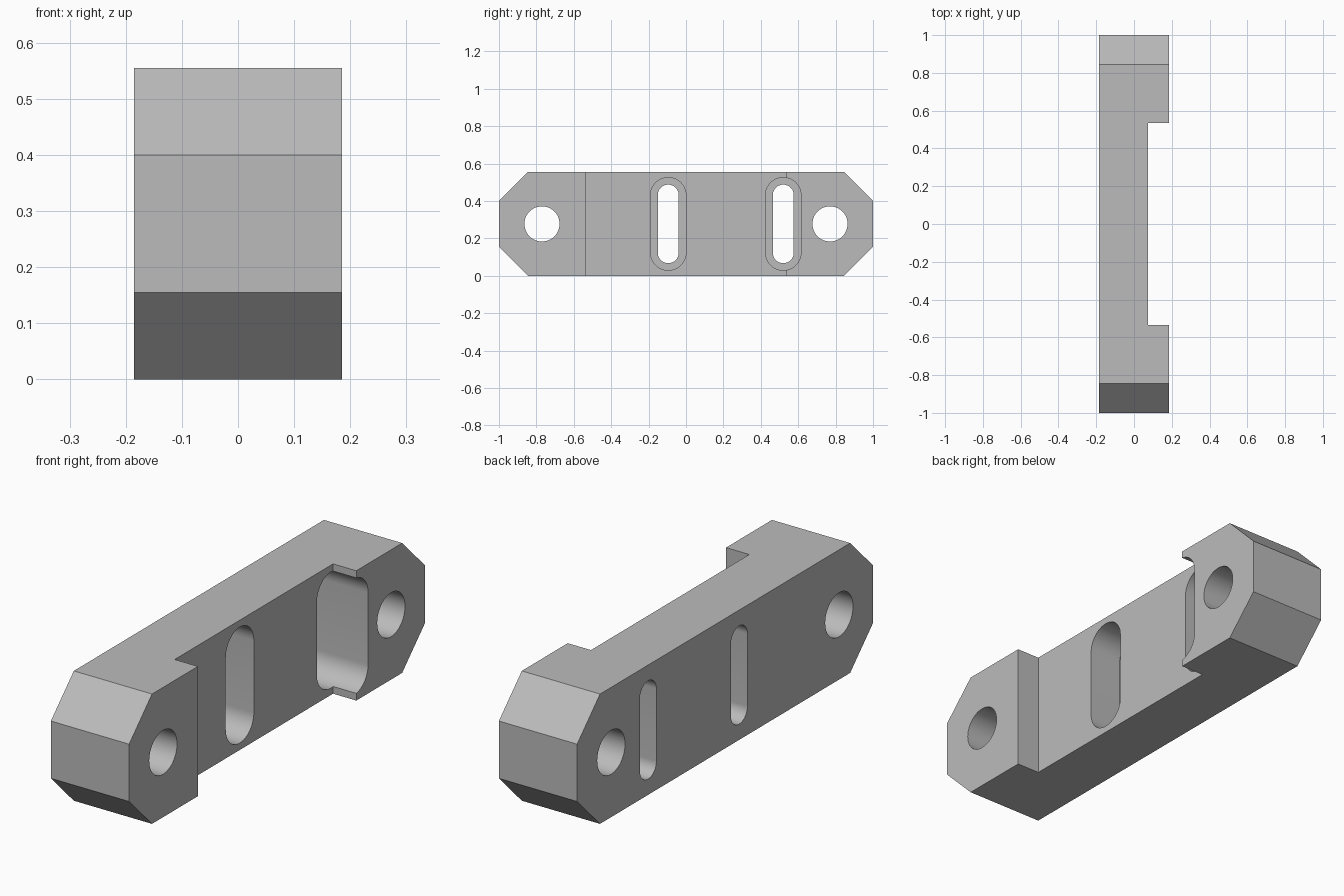
import bpy
import bmesh
from math import sin, cos, pi, radians

cube = bpy.data.objects.get("Cube")
if cube:
    bpy.data.objects.remove(cube, do_unlink=True)

HALF_W, HEIGHT, CHAMFER = 0.185, 0.555, 0.155
MID = HEIGHT / 2
STEP_X, STEP_Y = 0.075, 0.535      # recessed face and its half length
FLOOR_X = -0.08                    # floor of the wide slots

grey = bpy.data.materials.new("plain_grey")
grey.use_nodes = True
colour = (0.5, 0.5, 0.5, 1)
grey.diffuse_color = colour
grey.node_tree.nodes["Principled BSDF"].inputs["Base Color"].default_value = colour


def prism(name, outline, x0, x1):
    """Extrude a (y, z) outline from x0 to x1."""
    bm = bmesh.new()
    face = bm.faces.new([bm.verts.new((x0, y, z)) for y, z in outline])
    ext = bmesh.ops.extrude_face_region(bm, geom=[face])
    moved = [v for v in ext["geom"] if isinstance(v, bmesh.types.BMVert)]
    bmesh.ops.translate(bm, verts=moved, vec=(x1 - x0, 0, 0))
    bmesh.ops.recalc_face_normals(bm, faces=bm.faces)
    mesh = bpy.data.meshes.new(name)
    bm.to_mesh(mesh)
    bm.free()
    mesh.materials.append(grey)
    obj = bpy.data.objects.new(name, mesh)
    bpy.context.collection.objects.link(obj)
    return obj


def slot(y, radius, half_height, steps=24):
    """Upright outline with round ends; a circle if half_height equals radius."""
    lift = half_height - radius
    points = []
    for side in (1, -1):
        for i in range(steps + (lift > 0)):
            a = pi * i / steps + (0 if side > 0 else pi)
            points.append((y + radius * cos(a), MID + side * lift + radius * sin(a)))
    return points


def rectangle(y0, y1, z0, z1):
    return [(y0, z0), (y1, z0), (y1, z1), (y0, z1)]


# Bar with chamfered ends
inner = 1 - CHAMFER
top = HEIGHT - CHAMFER
bar = prism("bar", [(-inner, 0), (inner, 0), (1, CHAMFER), (1, top),
                    (inner, HEIGHT), (-inner, HEIGHT), (-1, top), (-1, CHAMFER)],
            -HALF_W, HALF_W)

# Long recess on the left face
cutters = [prism("recess_cutter", rectangle(-STEP_Y, STEP_Y, -0.1, HEIGHT + 0.1),
                 STEP_X, 0.4)]

# Round holes through the ends
for y in (-0.77, 0.77):
    cutters.append(prism("hole_cutter", slot(y, 0.094, 0.094), -0.4, 0.4))

# Wide slots with narrower slots through their floors
for y in (-0.095, 0.52):
    cutters.append(prism("wide_slot_cutter", slot(y, 0.095, 0.248), FLOOR_X, 0.4))
    cutters.append(prism("narrow_slot_cutter", slot(y, 0.056, 0.21), -0.4, 0.4))

bpy.ops.object.select_all(action="DESELECT")
bpy.context.view_layer.objects.active = bar
bar.select_set(True)
for cutter in cutters:
    cutter.hide_render = True
    mod = bar.modifiers.new("cut", "BOOLEAN")
    mod.operation = "DIFFERENCE"
    mod.solver = "EXACT"
    mod.object = cutter
    bpy.ops.object.modifier_apply(modifier=mod.name)
    bpy.data.objects.remove(cutter, do_unlink=True)

bpy.ops.object.shade_smooth_by_angle(angle=radians(30))
